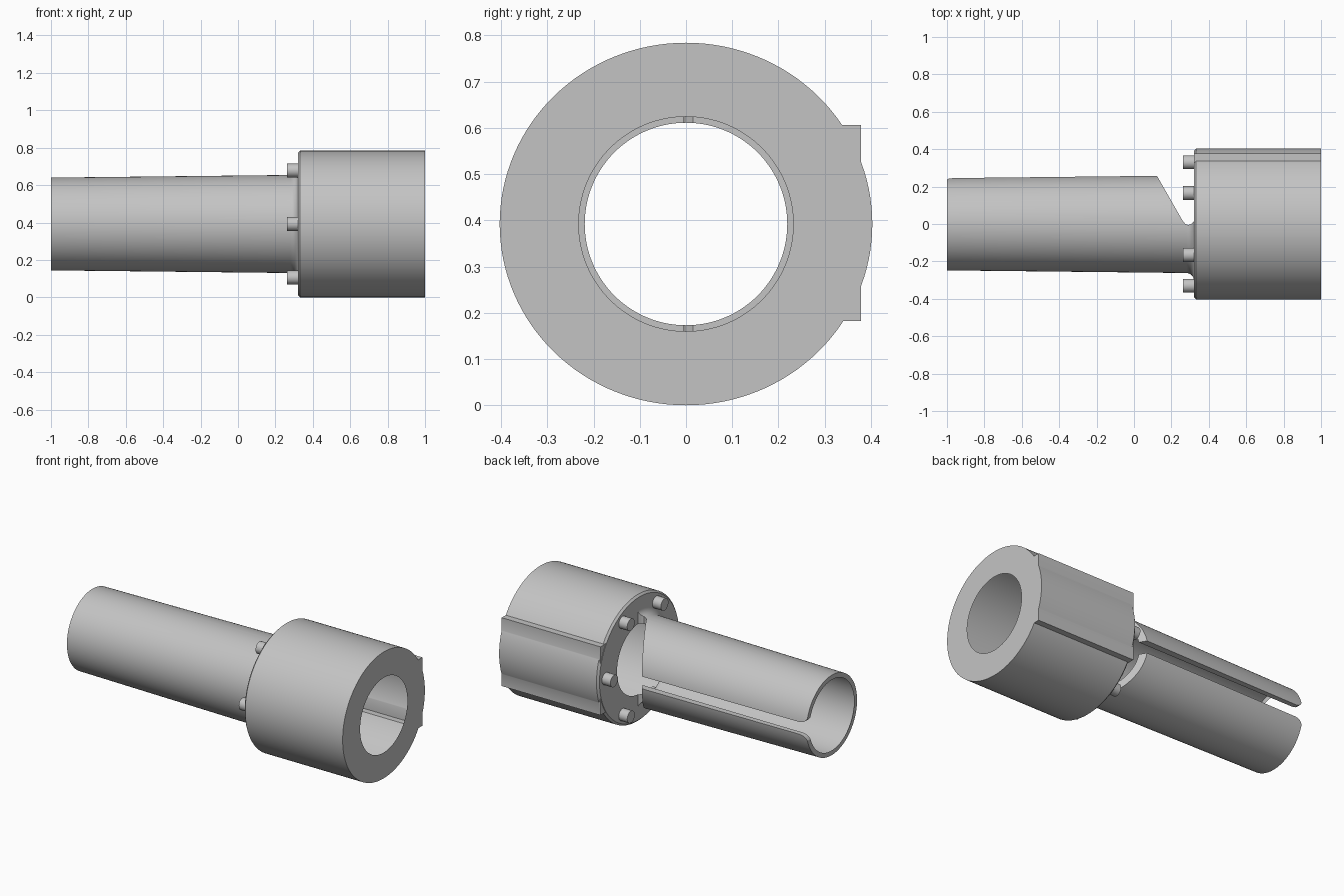
import bpy, bmesh, math
from mathutils import Vector

if "Cube" in bpy.data.objects:
    bpy.data.objects.remove(bpy.data.objects["Cube"], do_unlink=True)

AXIS_Z = 0.392
SEGMENTS = 128

grey = bpy.data.materials.new("light_grey")
grey.use_nodes = True
grey.diffuse_color = (0.55, 0.55, 0.55, 1)
grey.node_tree.nodes["Principled BSDF"].inputs["Base Color"].default_value = grey.diffuse_color


def finish(name, bm):
    bmesh.ops.recalc_face_normals(bm, faces=bm.faces)
    mesh = bpy.data.meshes.new(name)
    bm.to_mesh(mesh)
    bm.free()
    mesh.materials.append(grey)
    obj = bpy.data.objects.new(name, mesh)
    bpy.context.collection.objects.link(obj)
    return obj


def turned(name, profile, wide=1.0, segments=SEGMENTS, y=0, z=AXIS_Z):
    """Solid of revolution about x from (x, radius) pairs, optionally widened in y."""
    bm = bmesh.new()
    rings = []
    for x, r in profile:
        angles = [2 * math.pi * i / segments for i in range(segments)]
        rings.append([bm.verts.new((x, y + wide * r * math.cos(a), z + r * math.sin(a)))
                      for a in angles])
    for a, b in zip(rings, rings[1:]):
        for i in range(segments):
            j = (i + 1) % segments
            bm.faces.new((a[i], a[j], b[j], b[i]))
    bm.faces.new(rings[0])
    bm.faces.new(rings[-1])
    return finish(name, bm)


def prism(name, outline, depth):
    """Extrude a closed outline of 3D points along a vector."""
    bm = bmesh.new()
    face = bm.faces.new([bm.verts.new(p) for p in outline])
    result = bmesh.ops.extrude_face_region(bm, geom=[face])
    moved = [g for g in result["geom"] if isinstance(g, bmesh.types.BMVert)]
    bmesh.ops.translate(bm, verts=moved, vec=Vector(depth))
    return finish(name, bm)


def combine(target, other, operation):
    mod = target.modifiers.new(operation.lower(), "BOOLEAN")
    mod.operation, mod.solver, mod.object = operation, "EXACT", other
    bpy.context.view_layer.objects.active = target
    bpy.ops.object.modifier_apply(modifier=mod.name)
    bpy.data.objects.remove(other, do_unlink=True)


def smooth(obj):
    bpy.ops.object.select_all(action="DESELECT")
    obj.select_set(True)
    bpy.context.view_layer.objects.active = obj
    bpy.ops.object.shade_smooth_by_angle(angle=math.radians(25))


# Tapered tube with a fillet where it meets the collar
fillet = [(0.28 + 0.04 * math.sin(t), 0.302 - 0.04 * math.cos(t))
          for t in [i * math.pi / 12 for i in range(7)]]
body = turned("sleeve_body", [(-1, 0.248)] + fillet + [(0.4, 0.302)])

# Slanted opening on the back half of the tube
opening = [(0.262, 0.014), (0.275, 0), (0.29, -0.005), (0.305, 0), (0.32, 0.015),
           (0.36, 0.015), (0.36, 0.5), (-0.016, 0.5)]
combine(body, prism("opening_cutter", [(x, y, -0.1) for x, y in opening], (0, 0, 1)),
        "DIFFERENCE")

# Lengthwise slot along the back, with rounded mouth corners
edge = [(-1.02, 0.08), (-1, 0.068), (-0.99, 0.053), (-0.975, 0.043), (-0.955, 0.038), (0.25, 0.038)]
slot = edge + [(x, -h) for x, h in reversed(edge)]
combine(body, prism("slot_cutter", [(x, 0, AXIS_Z + h) for x, h in slot], (0, 0.4, 0)),
        "DIFFERENCE")

# Collar with chamfered shoulder
collar = turned("collar", [(0.32, 0.38), (0.332, AXIS_Z), (1, AXIS_Z)], wide=1.028)

# Flat key on the back of the collar
key = [(0.322, 0.182), (1, 0.182), (1, 0.606), (0.322, 0.606)]
combine(collar, prism("key", [(x, 0.3, z) for x, z in key], (0, 0.078, 0)), "UNION")
combine(body, collar, "UNION")

# Through bore with a chamfered mouth
combine(body, turned("bore_cutter", [(-1.1, 0.219), (0.98, 0.219), (1, 0.232), (1.1, 0.232)]),
        "DIFFERENCE")
smooth(body)

# Ring of six pins on the collar shoulder
for i in range(6):
    a = i * math.pi / 3
    pin = turned(f"pin_{i + 1}", [(0.262, 0.037), (0.35, 0.037)], segments=32,
                 y=0.33 * math.cos(a), z=AXIS_Z + 0.33 * math.sin(a))
    smooth(pin)
